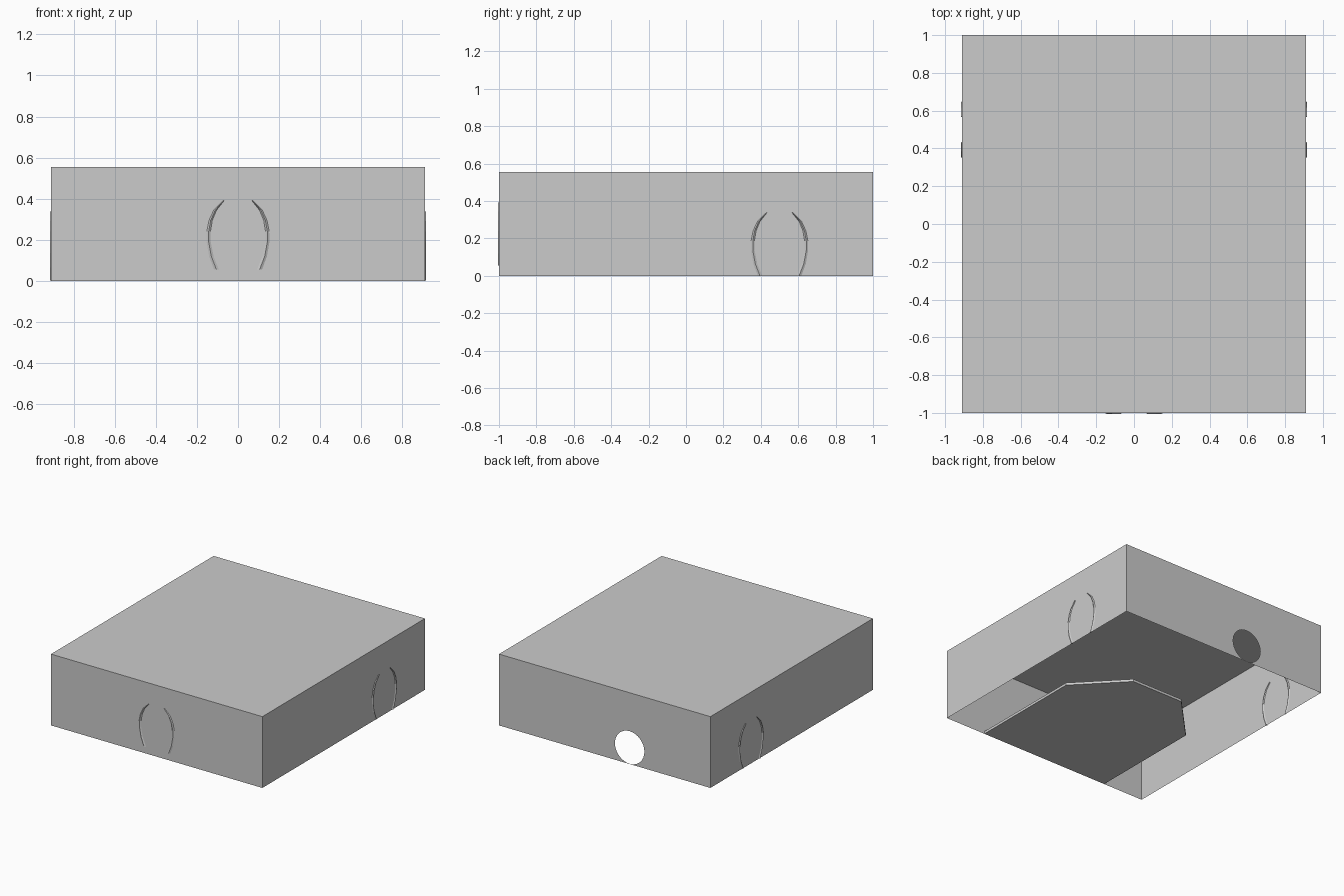
import bpy, bmesh, math
from mathutils import Matrix, Vector

if "Cube" in bpy.data.objects:
    bpy.data.objects.remove(bpy.data.objects["Cube"])

W, D, H = 0.91, 1.0, 0.555   # half width, half depth, height


def finish(bm, name):
    me = bpy.data.meshes.new(name)
    bm.to_mesh(me)
    bm.free()
    ob = bpy.data.objects.new(name, me)
    bpy.context.collection.objects.link(ob)
    return ob


# Thin open-bottomed cover: top, front and two side walls
bm = bmesh.new()
bmesh.ops.create_cube(bm, size=2, matrix=Matrix.Translation((0, 0, H / 2))
                      @ Matrix.Diagonal((W, D, H / 2, 1)))
drop = [f for f in bm.faces if f.normal.z < -0.5 or f.normal.y > 0.5]
bmesh.ops.delete(bm, geom=drop, context='FACES')
finish(bm, "cover")

# Back wall with a round hole near its lower edge
bm = bmesh.new()


def loop(points):
    vs = [bm.verts.new(p) for p in points]
    return [bm.edges.new((vs[i], vs[i - 1])) for i in range(len(vs))]


edges = loop([(-W, D, 0), (W, D, 0), (W, D, H), (-W, D, H)])
edges += loop([(-0.215 + 0.127 * math.cos(a), D, 0.129 + 0.127 * math.sin(a))
               for a in (2 * math.pi * i / 32 for i in range(32))])
bmesh.ops.triangle_fill(bm, use_beauty=True, edges=edges, normal=(0, 1, 0))
finish(bm, "back_wall")

# Floor plate with clipped rear corners
bm = bmesh.new()
half = [(0.56, -D), (0.56, -0.09), (0.225, 0.26)]
outline = half + [(-x, y) for x, y in reversed(half)]
face = bm.faces.new([bm.verts.new((x, y, 0)) for x, y in outline])
top = bmesh.ops.extrude_face_region(bm, geom=[face])["geom"]
bmesh.ops.translate(bm, vec=(0, 0, 0.02),
                    verts=[v for v in top if isinstance(v, bmesh.types.BMVert)])
bmesh.ops.recalc_face_normals(bm, faces=bm.faces)
finish(bm, "floor_plate")

# Curved handle ridges: (outer, inner) offsets at each height, pointed at the top
RIB = [(0.117, 0.093, 0.055), (0.141, 0.119, 0.12), (0.153, 0.133, 0.19),
       (0.152, 0.134, 0.24), (0.141, 0.125, 0.295), (0.118, 0.104, 0.345),
       (0.070, 0.066, 0.392)]


def handle(name, location, turn, dz):
    """Pair of slim ridges facing -y, showing on both sides of the wall."""
    bm = bmesh.new()
    for s in (-1, 1):
        rings = []
        for o, i, z in RIB:
            m = (o + i) / 2
            section = [(o, 0), (m, -0.006), (i, 0), (m, 0.006)]
            rings.append([bm.verts.new((s * x, y, z + dz)) for x, y in section])
        for a, b in zip(rings, rings[1:]):
            for k in range(4):
                n = (k + 1) % 4
                bm.faces.new((a[k], a[n], b[n], b[k]))
        bm.faces.new(rings[0])
        bm.faces.new(rings[-1])
    bmesh.ops.recalc_face_normals(bm, faces=bm.faces)
    ob = finish(bm, name)
    ob.location = location
    ob.rotation_euler.z = turn


handle("front_handle", (0, -D, 0), 0, 0)
handle("right_handle", (W, 0.5, 0), math.pi / 2, -0.054)
handle("left_handle", (-W, 0.5, 0), -math.pi / 2, -0.054)
